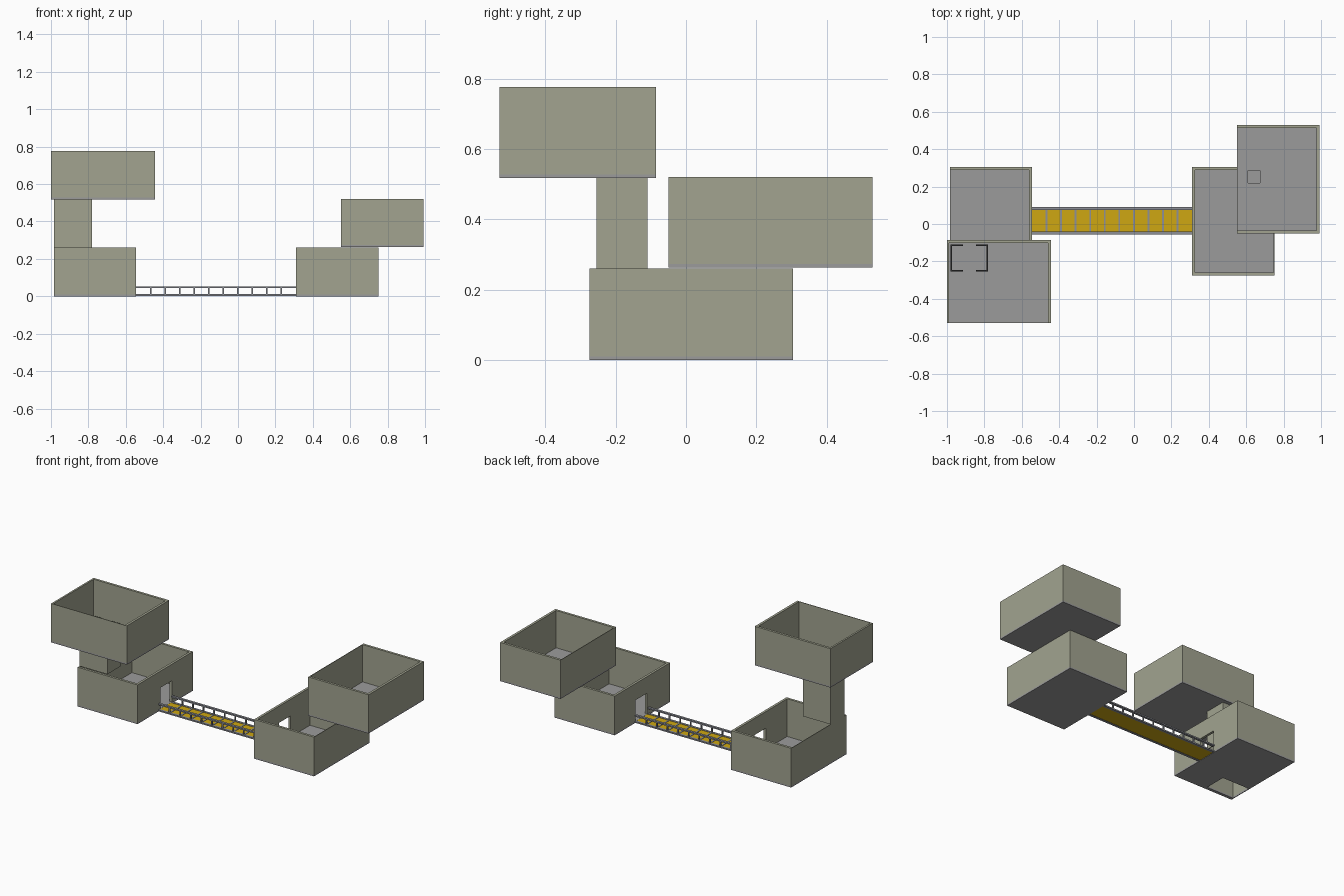
import bpy
import bmesh
from mathutils import Vector

old = bpy.data.objects.get("Cube")
if old:
    bpy.data.objects.remove(old, do_unlink=True)


def material(name, r, g, b):
    m = bpy.data.materials.new(name)
    m.use_nodes = True
    m.diffuse_color = (r, g, b, 1)
    bsdf = next(n for n in m.node_tree.nodes if n.type == "BSDF_PRINCIPLED")
    bsdf.inputs["Base Color"].default_value = (r, g, b, 1)
    return m


WALL = material("olive_grey_wall", 0.36, 0.37, 0.28)
FLOOR = material("grey_floor", 0.33, 0.33, 0.33)
YELLOW = material("yellow_plank", 0.62, 0.39, 0.006)
STEEL = material("steel_rail", 0.27, 0.28, 0.31)
DARK = material("dark_cage", 0.03, 0.03, 0.03)


def boxes(name, mat, parts):
    """One object made of axis-aligned boxes, each given as (low, high)."""
    bm = bmesh.new()
    for lo, hi in parts:
        lo, hi = Vector(lo), Vector(hi)
        cube = bmesh.ops.create_cube(bm, size=1)
        bmesh.ops.scale(bm, vec=hi - lo, verts=cube["verts"])
        bmesh.ops.translate(bm, vec=(lo + hi) / 2, verts=cube["verts"])
    mesh = bpy.data.meshes.new(name)
    bm.to_mesh(mesh)
    bm.free()
    mesh.materials.append(mat)
    ob = bpy.data.objects.new(name, mesh)
    bpy.context.collection.objects.link(ob)
    return ob


def pierced(lo, hi, u, v, hole):
    """Boxes of a slab with a rectangular hole in the plane of axes u and v."""
    u0, u1, v0, v1 = hole
    spans = [(lo[u], u0, lo[v], hi[v]), (u1, hi[u], lo[v], hi[v]),
             (u0, u1, lo[v], v0), (u0, u1, v1, hi[v])]
    parts = []
    for a, b, c, d in spans:
        if b - a > 0.001 and d - c > 0.001:
            p, q = list(lo), list(hi)
            p[u], q[u], p[v], q[v] = a, b, c, d
            parts.append((p, q))
    return parts


THICK, THIN, SLAB = 0.016, 0.004, 0.01


def room(name, x0, x1, y0, y1, z0, z1, left, right, front, back,
         hole=None, door=None):
    """Open-topped room; left and right here are the -x and +x walls."""
    f = ((x0, y0, z0), (x1, y1, z0 + SLAB))
    boxes(name + "_floor", FLOOR, pierced(*f, 0, 1, hole) if hole else [f])
    zb = z0 + SLAB
    sides = {
        "left": ((x0, y0, zb), (x0 + left, y1, z1)),
        "right": ((x1 - right, y0, zb), (x1, y1, z1)),
        "front": ((x0 + left, y0, zb), (x1 - right, y0 + front, z1)),
        "back": ((x0 + left, y1 - back, zb), (x1 - right, y1, z1)),
    }
    parts = []
    for side, (lo, hi) in sides.items():
        if side == door:
            parts += pierced(lo, hi, 1, 2, (-0.035, 0.085, zb, z0 + 0.15))
        else:
            parts.append((lo, hi))
    boxes(name + "_walls", WALL, parts)


# Rooms
SX0, SX1, SY0, SY1 = -0.98, -0.78, -0.255, -0.11
shaft_hole = (SX0, SX1, SY0, SY1)
room("lower_west_room", -0.985, -0.545, -0.275, 0.305, 0, 0.26,
     THIN, THICK, THICK, THICK, hole=shaft_hole, door="right")
room("lower_east_room", 0.31, 0.75, -0.275, 0.305, 0, 0.26,
     THICK, THIN, THICK, THICK, door="left")
room("upper_west_room", -1.0, -0.445, -0.53, -0.085, 0.518, 0.776,
     0.012, THICK, THIN, THICK, hole=shaft_hole)
room("upper_east_room", 0.55, 0.993, -0.05, 0.53, 0.263, 0.52,
     THIN, THICK, THICK, THICK, hole=(0.61, 0.675, 0.22, 0.285))

# Lift shaft joining the two west rooms
boxes("lift_shaft", WALL, pierced(
    (-0.985, SY0, 0.26), (SX1, SY1, 0.518), 0, 1,
    (SX0, SX1 - THIN, SY0 + THIN, SY1 - THIN)))

# Lift platform with a low cage, open in the middle of the front and back
boxes("lift_platform", FLOOR, [((SX0, SY0, 0.51), (SX1, SY1, 0.524))])
BAR = 0.008
cage = []
for x in (SX0, SX1 - BAR):
    cage.append(((x, SY0, 0.524), (x + BAR, SY1, 0.54)))
for y in (SY0, SY1 - BAR):
    cage.append(((SX0 + BAR, y, 0.524), (SX0 + 0.065, y + BAR, 0.54)))
    cage.append(((SX1 - 0.065, y, 0.524), (SX1 - BAR, y + BAR, 0.54)))
boxes("lift_cage", DARK, cage)

# Bridge: planks, crossbars, and a railing on each side
BX0, BX1, BAYS = -0.545, 0.31, 11
step = (BX1 - BX0) / BAYS
boxes("bridge_planks", YELLOW,
      [((BX0, -0.04, 0.003), (BX1, 0.075, 0.009))])
joints = [BX0 + step * i for i in range(1, BAYS)]
boxes("bridge_crossbars", STEEL,
      [((x - 0.005, -0.042, 0.006), (x + 0.005, 0.077, 0.011))
       for x in joints])
for name, y in (("front_railing", -0.057), ("back_railing", 0.076)):
    bars = [((BX0, y, z), (BX1, y + 0.016, z + 0.009))
            for z in (0.002, 0.043)]
    bars += [((x - 0.004, y + 0.004, 0.011), (x + 0.004, y + 0.012, 0.043))
             for x in joints]
    boxes(name, STEEL, bars)
